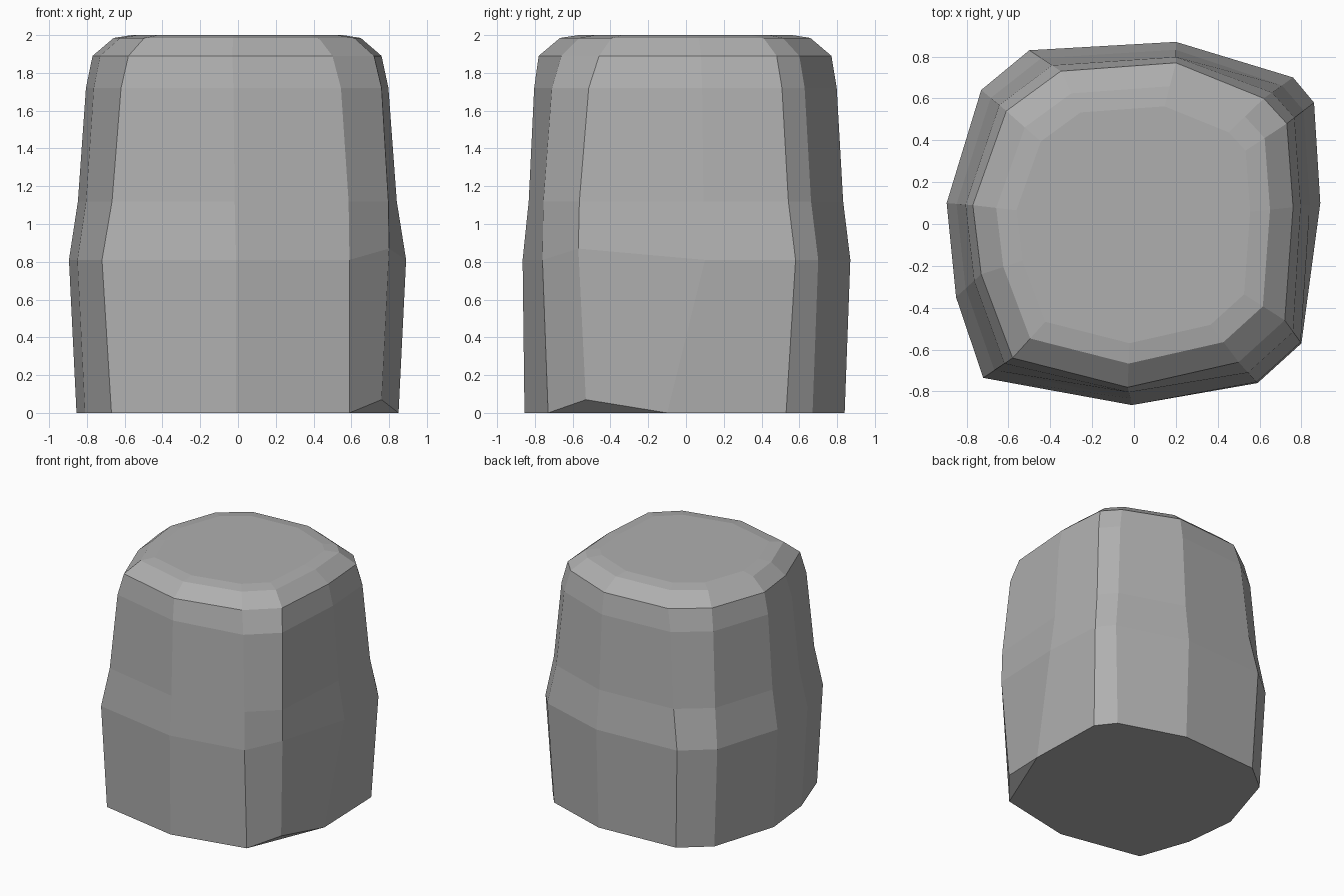
import bpy, bmesh

if "Cube" in bpy.data.objects:
    bpy.data.objects.remove(bpy.data.objects["Cube"])

# Outlines, counter-clockwise from the front left corner: foot, widest girth, shoulder
FOOT = [(-.67, -.73), (-.01, -.855), (.59, -.73), (.76, -.53), (.85, -.10), (.83, .53),
        (.72, .67), (.20, .84), (-.47, .80), (-.69, .62), (-.855, .09), (-.81, -.33)]
GIRTH = [(-.72, -.735), (-.01, -.865), (.59, -.76), (.80, -.57), (.89, .10), (.86, .58),
         (.76, .70), (.20, .87), (-.50, .83), (-.73, .64), (-.895, .10), (-.85, -.35)]
SHOULDER = [(-.58, -.64), (-.03, -.78), (.50, -.66), (.72, -.46), (.76, .08), (.73, .48),
            (.62, .60), (.20, .77), (-.35, .73), (-.61, .54), (-.77, .09), (-.73, -.24)]
CHIPPED = 3  # corner that is chipped off the ground


def blend(t, scale=1.0, corner=None):
    """Outline between girth and shoulder; the front right corner can bulge out more."""
    pts = []
    for i, (a, b) in enumerate(zip(GIRTH, SHOULDER)):
        k = corner if corner is not None and i in (2, 3) else t
        pts.append(((a[0] + (b[0] - a[0]) * k) * scale, (a[1] + (b[1] - a[1]) * k) * scale))
    return pts


layers = [(0, FOOT), (.81, GIRTH), (1.12, blend(.38, corner=.05)),
          (1.72, blend(.72, corner=.5)), (1.89, SHOULDER),
          (1.985, blend(1, .855)), (2.0, blend(1, .73))]

# Stacked rings of the stone block
bm = bmesh.new()
rings = [[bm.verts.new((x, y, z)) for x, y in pts] for z, pts in layers]
rings[0][CHIPPED].co.z = .07
rings[1][CHIPPED].co.z = .87
n = len(FOOT)
for low, high in zip(rings, rings[1:]):
    for i in range(n):
        j = (i + 1) % n
        bm.faces.new((low[i], low[j], high[j], high[i]))

# Top cap, flat underside and the chipped corner
bm.faces.new(rings[-1])
foot = rings[0]
bm.faces.new([v for i, v in enumerate(foot) if i != CHIPPED][::-1])
bm.faces.new(foot[CHIPPED - 1:CHIPPED + 2][::-1])
bmesh.ops.recalc_face_normals(bm, faces=bm.faces)

mesh = bpy.data.meshes.new("stone_block")
bm.to_mesh(mesh)
bm.free()

# Dark grey stone
stone = bpy.data.materials.new("grey_stone")
stone.diffuse_color = (.43, .43, .43, 1)
stone.use_nodes = True
stone.node_tree.nodes["Principled BSDF"].inputs["Base Color"].default_value = stone.diffuse_color
mesh.materials.append(stone)
bpy.context.collection.objects.link(bpy.data.objects.new("stone_block", mesh))
